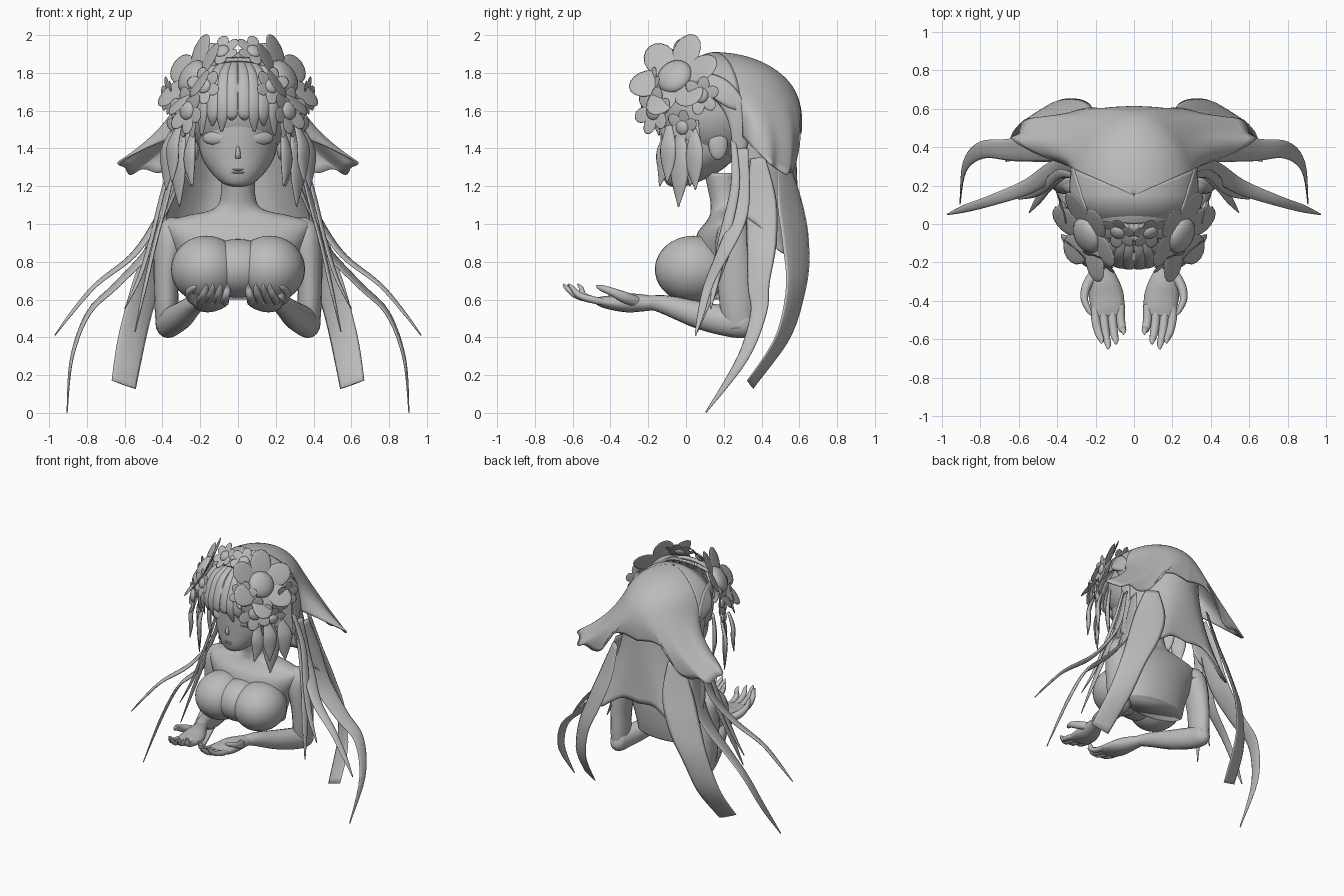
import bpy, bmesh, math
from mathutils import Vector, Matrix

grey = bpy.data.materials.new("clay_grey")
grey.diffuse_color = (0.5, 0.5, 0.5, 1)


def finish(name, bm, mirror=True, thick=0):
    """Turn a bmesh into a smooth object, optionally thickened and mirrored in x."""
    bmesh.ops.recalc_face_normals(bm, faces=bm.faces[:])
    for f in bm.faces:
        f.smooth = True
    me = bpy.data.meshes.new(name)
    bm.to_mesh(me)
    bm.free()
    me.materials.append(grey)
    ob = bpy.data.objects.new(name, me)
    bpy.context.collection.objects.link(ob)
    if mirror:
        ob.modifiers.new("mirror", 'MIRROR')
    if thick:
        s = ob.modifiers.new("thickness", 'SOLIDIFY')
        s.thickness = thick
    return ob


def catmull(pts, t):
    """Point at t (0..1) on a smooth curve through tuples of any length."""
    n = len(pts) - 1
    i = min(int(t * n), n - 1)
    f = t * n - i
    p0, p1, p2, p3 = (pts[max(0, min(n, i + k))] for k in (-1, 0, 1, 2))
    return [0.5 * (2 * b + (c - a) * f + (2 * a - 5 * b + 4 * c - d) * f * f
                   + (3 * b - a - 3 * c + d) * f ** 3) for a, b, c, d in zip(p0, p1, p2, p3)]


def loft(name, stations, side=(1, 0, 0), n=16, steps=5, mirror=True, level=False):
    """Closed tube through (x, y, z, half width, half thickness) stations."""
    bm = bmesh.new()
    total = steps * (len(stations) - 1)
    s = [catmull(stations, i / total) for i in range(total + 1)]
    rings = []
    for i, p in enumerate(s):
        tan = Vector(s[min(i + 1, total)][:3]) - Vector(s[max(i - 1, 0)][:3])
        tan = Vector((0, 0, 1)) if level else tan.normalized()
        u = Vector(side)
        u = (u - tan * u.dot(tan)).normalized()
        v = tan.cross(u)
        w, t = max(p[3], 0.002), max(p[4], 0.002)
        rings.append([bm.verts.new(Vector(p[:3]) + u * w * math.cos(a) + v * t * math.sin(a))
                      for a in (2 * math.pi * k / n for k in range(n))])
    for a, b in zip(rings, rings[1:]):
        for k in range(n):
            bm.faces.new((a[k], a[(k + 1) % n], b[(k + 1) % n], b[k]))
    bm.faces.new(rings[0])
    bm.faces.new(rings[-1])
    return finish(name, bm, mirror)


def sheet(name, f, nu=36, nv=16, thick=0.01):
    """Open surface from f(u, v), mirrored in x."""
    bm = bmesh.new()
    g = [[bm.verts.new(f(i / nu, j / nv)) for j in range(nv + 1)] for i in range(nu + 1)]
    for i in range(nu):
        for j in range(nv):
            bm.faces.new((g[i][j], g[i + 1][j], g[i + 1][j + 1], g[i][j + 1]))
    return finish(name, bm, True, thick)


def ball(name, c, size, turn=0, mirror=True):
    bm = bmesh.new()
    bmesh.ops.create_uvsphere(bm, u_segments=32, v_segments=20, radius=1,
                              matrix=Matrix.Translation(c) @ Matrix.Rotation(turn, 4, 'Z')
                              @ Matrix.Diagonal((*size, 1)))
    return finish(name, bm, mirror)


def flower(name, c, normal, r, petals=6):
    bm = bmesh.new()
    base = Matrix.Translation(c) @ Vector(normal).to_track_quat('Z', 'Y').to_matrix().to_4x4()
    for k in range(petals):
        m = (base @ Matrix.Rotation(2 * math.pi * k / petals + 0.3, 4, 'Z')
             @ Matrix.Translation((0.62 * r, 0, 0.03 * r)) @ Matrix.Rotation(-0.15, 4, 'Y')
             @ Matrix.Diagonal((0.42 * r, 0.34 * r, 0.03 * r, 1)))
        bmesh.ops.create_uvsphere(bm, u_segments=16, v_segments=8, radius=1, matrix=m)
    bmesh.ops.create_uvsphere(bm, u_segments=20, v_segments=10, radius=1,
                              matrix=base @ Matrix.Diagonal((0.4 * r, 0.4 * r, 0.2 * r, 1)))
    return finish(name, bm)


# Torso with neck, and chest
loft("torso", [(0, .22, .6, .25, .12), (0, .22, .7, .27, .14), (0, .205, .85, .33, .165),
               (0, .21, .95, .375, .15), (0, .225, 1.01, .38, .12), (0, .225, 1.045, .27, .1),
               (0, .22, 1.075, .14, .09), (0, .21, 1.13, .095, .083), (0, .18, 1.27, .09, .083)],
     n=32, mirror=False, level=True)
ball("chest", (.168, .04, .76), (.187, .205, .178))
ball("chest_middle", (0, .04, .765), (.2, .175, .155), mirror=False)

# Arms
loft("upper_arm", [(.27, .25, .97, .04, .05), (.34, .25, .955, .085, .085), (.365, .255, .86, .08, .1),
                   (.38, .265, .7, .066, .098), (.378, .275, .55, .063, .093),
                   (.375, .285, .45, .058, .078)])
loft("forearm", [(.378, .365, .48, .02, .03), (.375, .33, .475, .06, .072), (.36, .25, .48, .068, .08),
                 (.3, .08, .515, .066, .073), (.235, -.1, .57, .05, .052), (.19, -.2, .587, .04, .034)])

# Cupped hands, palms up
loft("palm", [(.215, -.13, .578, .035, .03), (.185, -.22, .582, .056, .044), (.16, -.3, .582, .078, .05),
              (.145, -.37, .582, .09, .042), (.135, -.44, .588, .086, .03), (.13, -.48, .595, .074, .015)])
for i, (x, tx, ty) in enumerate([(.07, .055, -.575), (.113, .095, -.625), (.157, .135, -.65), (.2, .17, -.62)]):
    loft("finger_%d" % (i + 1), [(x, -.42, .585, .022, .02), (x, -.49, .598, .023, .02),
         ((x + tx) / 2, (ty - .49) / 2 - .01, .622, .021, .018),
         (tx, ty + .02, .66, .015, .013), (tx, ty, .682, .004, .004)], n=10)
loft("thumb", [(.2, -.25, .585, .03, .03), (.245, -.32, .61, .03, .026), (.258, -.39, .64, .022, .02),
               (.235, -.45, .662, .016, .014), (.22, -.475, .672, .004, .004)], side=(0, 0, 1), n=10)

# Head and face
loft("head", [(0, -.05, 1.195, .02, .02), (0, -.03, 1.215, .08, .075), (0, .02, 1.27, .14, .145),
              (0, .07, 1.36, .195, .2), (0, .1, 1.47, .215, .235), (0, .13, 1.6, .225, .26),
              (0, .14, 1.74, .19, .22), (0, .14, 1.84, .08, .1)], n=32, mirror=False, level=True)
loft("nose", [(0, -.12, 1.42, .006, .006), (0, -.137, 1.375, .013, .014), (0, -.13, 1.35, .015, .01)],
     mirror=False, n=10)
ball("eye", (.125, -.08, 1.455), (.068, .022, .035), .45)
for i, z in enumerate((1.288, 1.272)):
    ball("lip_%d" % (i + 1), (0, -.116, z), (.036, .016, .006), mirror=False)
ball("ear", (.225, .17, 1.42), (.022, .05, .08))

# Under hair, fringe, headband and the band of hair behind the ear
ball("scalp_hair", (0, .15, 1.6), (.28, .3, .28), mirror=False)
for i, (x, low) in enumerate([(.035, 1.55), (.085, 1.49), (.135, 1.52), (.19, 1.47), (.24, 1.43)]):
    b = 1.5 * x * x
    loft("fringe_%d" % (i + 1), [(.4 * x, .0, 1.875, .02, .012), (.85 * x, -.15 + b, 1.8, .028, .012),
         (x, -.215 + b, 1.68, .036, .012), (x, -.225 + b, 1.58, .033, .012), (1.02 * x, -.195 + b, low, .008, .004)],
         side=(1, .9 * x / .24, 0), n=10)
loft("headband", [(0, -.07, 1.87, .02, .012), (.12, -.06, 1.85, .02, .012), (.25, .02, 1.74, .02, .012)],
     side=(0, 1, 0), n=10)
loft("ear_hair", [(.25, .04, 1.76, .05, .012), (.29, .17, 1.72, .06, .014), (.315, .26, 1.61, .06, .014),
                  (.315, .285, 1.46, .045, .014), (.3, .27, 1.28, .03, .012)], side=(0, 1, 1), n=10)


def dome(a, p):
    """Point on the crown: angle from the back, polar angle from the top."""
    ry = .455 if math.cos(a) > 0 else .2
    return Vector((.34 * math.sin(p) * math.sin(a), .15 + ry * math.sin(p) * math.cos(a),
                   1.6 + .31 * math.cos(p)))


def crown_front(u, v):
    a = math.radians(72 + 108 * u)
    k = min(1, u * 2.5)
    return dome(a, math.radians(90 - 32 * k * k * (3 - 2 * k)) * max(v, .005))


WING_HEM = [(0, .612, 1.48), (.14, .605, 1.5), (.24, .59, 1.45), (.33, .58, 1.31), (.42, .56, 1.27),
            (.5, .555, 1.29), (.575, .54, 1.265), (.6, .48, 1.3), (.635, .44, 1.33), (.5, .36, 1.4),
            (.34, .3, 1.46)]


def crown_back(u, v):
    """Crown that flares smoothly down into the two side wings."""
    a = math.radians(72) * u
    p0 = math.radians(66)
    if v <= .5:
        return dome(a, p0 * max(v * 2, .005))
    t = v * 2 - 1
    top, end = dome(a, p0), Vector(catmull(WING_HEM, u))
    run = (dome(a, p0 + .01) - top).normalized()
    mid = top + run * (end - top).length * .45
    return top * (1 - t) ** 2 + mid * 2 * t * (1 - t) + end * t * t


sheet("crown_front", crown_front)
sheet("crown_back", crown_back, nu=66, nv=28)

# Long back layer, hanging from under the crown
BACK_HEM = [(0, .6, .98), (.13, .6, .99), (.24, .6, .93), (.36, .57, .85), (.45, .5, .86),
            (.43, .4, .98), (.39, .31, 1.05), (.34, .27, 1.15)]


def back_hair(u, v):
    a = math.radians(78) * u
    top = Vector((.315 * math.sin(a), .15 + .425 * math.cos(a), 1.62))
    end = Vector(catmull(BACK_HEM, u))
    mid = Vector((top.x * .95, top.y + .01, (top.z + end.z) / 2))
    return top * (1 - v) ** 2 + mid * 2 * v * (1 - v) + end * v * v


sheet("back_hair", back_hair)

# Long trailing ribbons of hair
loft("ribbon_wide", [(.26, .51, 1.35, .05, .006), (.31, .55, 1.12, .11, .01), (.39, .58, .9, .115, .012),
                     (.49, .58, .66, .09, .01), (.56, .51, .4, .08, .01), (.605, .34, .15, .07, .005)],
     side=(.85, -.55, -.2), n=10)
loft("ribbon_long", [(.32, .38, 1.35, .04, .006), (.37, .4, 1.12, .08, .01), (.46, .4, .88, .08, .012),
                     (.64, .385, .68, .06, .01), (.79, .385, .53, .045, .01), (.88, .3, .29, .03, .008),
                     (.905, .105, .002, .004, .003)], side=(.1, 1, .25), n=10)
loft("ribbon_outer", [(.33, .3, 1.4, .03, .006), (.38, .29, 1.15, .05, .01), (.44, .265, 1.0, .05, .012),
                      (.56, .19, .83, .04, .012), (.75, .12, .68, .028, .01), (.88, .08, .53, .02, .008),
                      (.97, .05, .41, .004, .003)], side=(.2, 1, .2), n=10)
loft("ribbon_inner", [(.32, .28, 1.35, .02, .006), (.38, .26, 1.12, .035, .01), (.44, .21, .9, .038, .01),
                      (.49, .14, .68, .03, .01), (.545, .06, .43, .004, .003)], side=(.1, 1, .2), n=10)
loft("ribbon_short", [(.31, .25, 1.45, .015, .008), (.39, .26, 1.2, .025, .01), (.46, .2, .92, .03, .01),
                      (.52, .16, .72, .022, .01), (.6, .13, .55, .004, .003)], side=(.2, 1, .2), n=10)

# Pointed side locks by the cheeks
for i, (x, y, z, tx, ty, tz, w) in enumerate([
        (.29, -.03, 1.5, .31, -.04, 1.09, .06), (.24, -.1, 1.48, .24, -.14, 1.2, .045),
        (.34, .04, 1.5, .38, .05, 1.18, .055), (.27, .05, 1.55, .25, .02, 1.2, .055),
        (.31, -.09, 1.52, .35, -.1, 1.22, .05)]):
    mx, my = (x + tx) / 2 + .015, (y + ty) / 2
    loft("side_lock_%d" % (i + 1), [(x, y, z, .02, .01), (mx, my, z * .65 + tz * .35, w, .016),
         (mx, my, z * .35 + tz * .65, w * .9, .016), (tx, ty, tz, .003, .003)], side=(.6, .8, 0), n=10)

# Flower wreath: centre, facing direction, radius, petals
for i, (c, d, r, k) in enumerate([
        ((.245, -.06, 1.78), (.75, -.38, .5), .245, 6), ((.37, .08, 1.68), (1, -.3, 0), .1, 6),
        ((.085, -.045, 1.915), (.3, -.6, .6), .1, 6), ((.18, -.19, 1.73), (.5, -.85, .25), .1, 6),
        ((.27, -.17, 1.6), (.7, -.65, .1), .125, 6), ((.32, -.02, 1.51), (.85, -.5, -.1), .095, 6)]):
    flower("flower_%d" % (i + 1), c, d, r, k)
